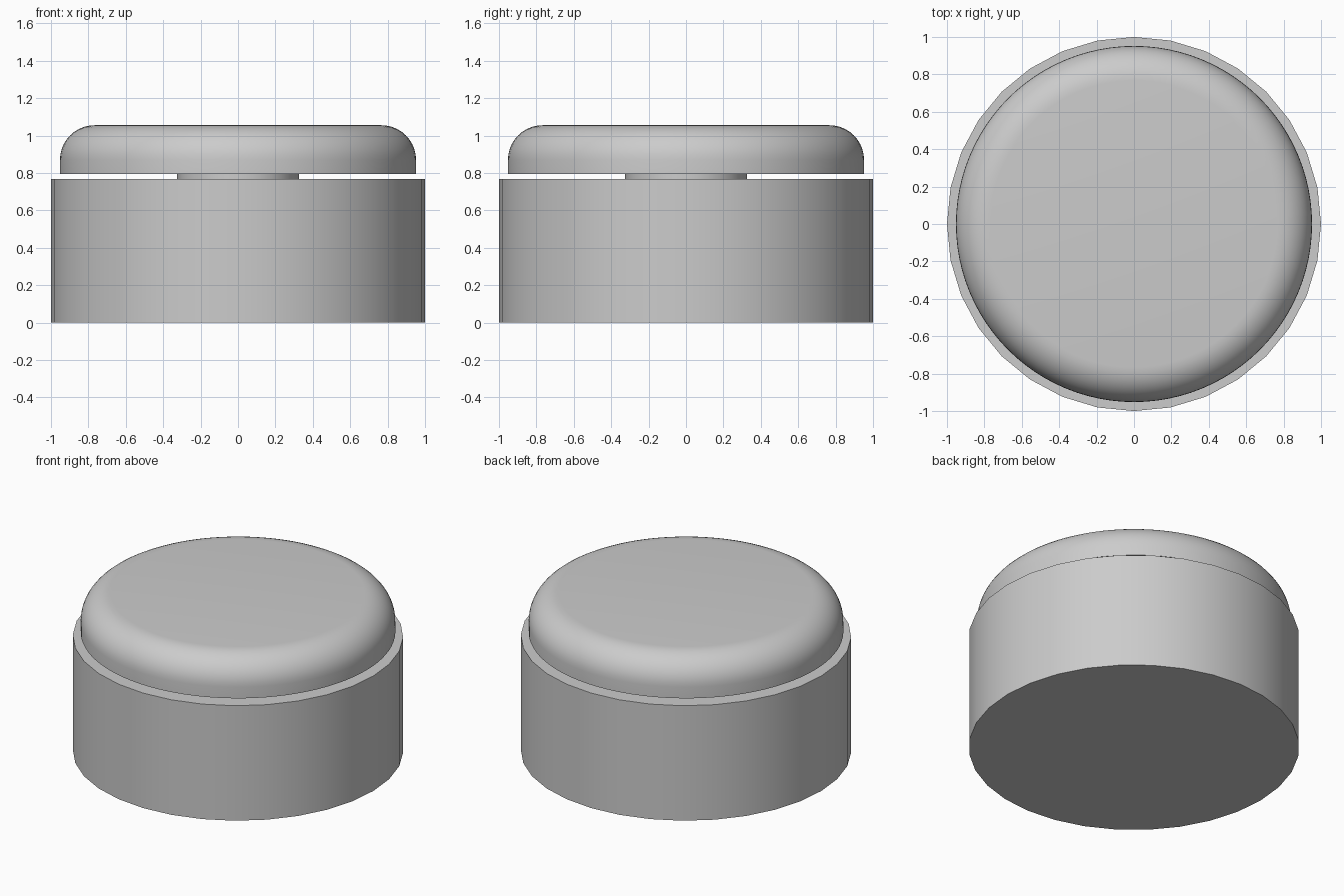
import bpy
import math

cube = bpy.data.objects.get("Cube")
if cube:
    bpy.data.objects.remove(cube, do_unlink=True)

grey = bpy.data.materials.new("plain grey")
grey.use_nodes = True
grey.diffuse_color = (0.6, 0.6, 0.6, 1)
grey.node_tree.nodes["Principled BSDF"].inputs["Base Color"].default_value = (0.6, 0.6, 0.6, 1)


def disc(name, radius, bottom, top, sides):
    """Closed cylinder between two heights."""
    bpy.ops.mesh.primitive_cylinder_add(
        vertices=sides, radius=radius, depth=top - bottom,
        location=(0, 0, (bottom + top) / 2))
    obj = bpy.context.object
    obj.name = name
    obj.data.materials.append(grey)
    return obj


def smooth(obj):
    bpy.ops.object.select_all(action='DESELECT')
    obj.select_set(True)
    bpy.context.view_layer.objects.active = obj
    bpy.ops.object.shade_smooth_by_angle(angle=math.radians(35))


# Wide drum and the short stem that carries the cap
smooth(disc("base_drum", 1.0, 0, 0.768, 32))
smooth(disc("stem", 0.325, 0.75, 0.81, 32))

# Cap with a rounded upper rim
cap = disc("cap", 0.952, 0.795, 1.055, 96)
weights = cap.data.attributes.new("bevel_weight_edge", 'FLOAT', 'EDGE')
for edge in cap.data.edges:
    if all(cap.data.vertices[i].co.z > 0 for i in edge.vertices):
        weights.data[edge.index].value = 1
bevel = cap.modifiers.new("round_rim", 'BEVEL')
bevel.limit_method = 'WEIGHT'
bevel.width = 0.185
bevel.segments = 10
bpy.context.view_layer.objects.active = cap
bpy.ops.object.modifier_apply(modifier=bevel.name)
smooth(cap)
